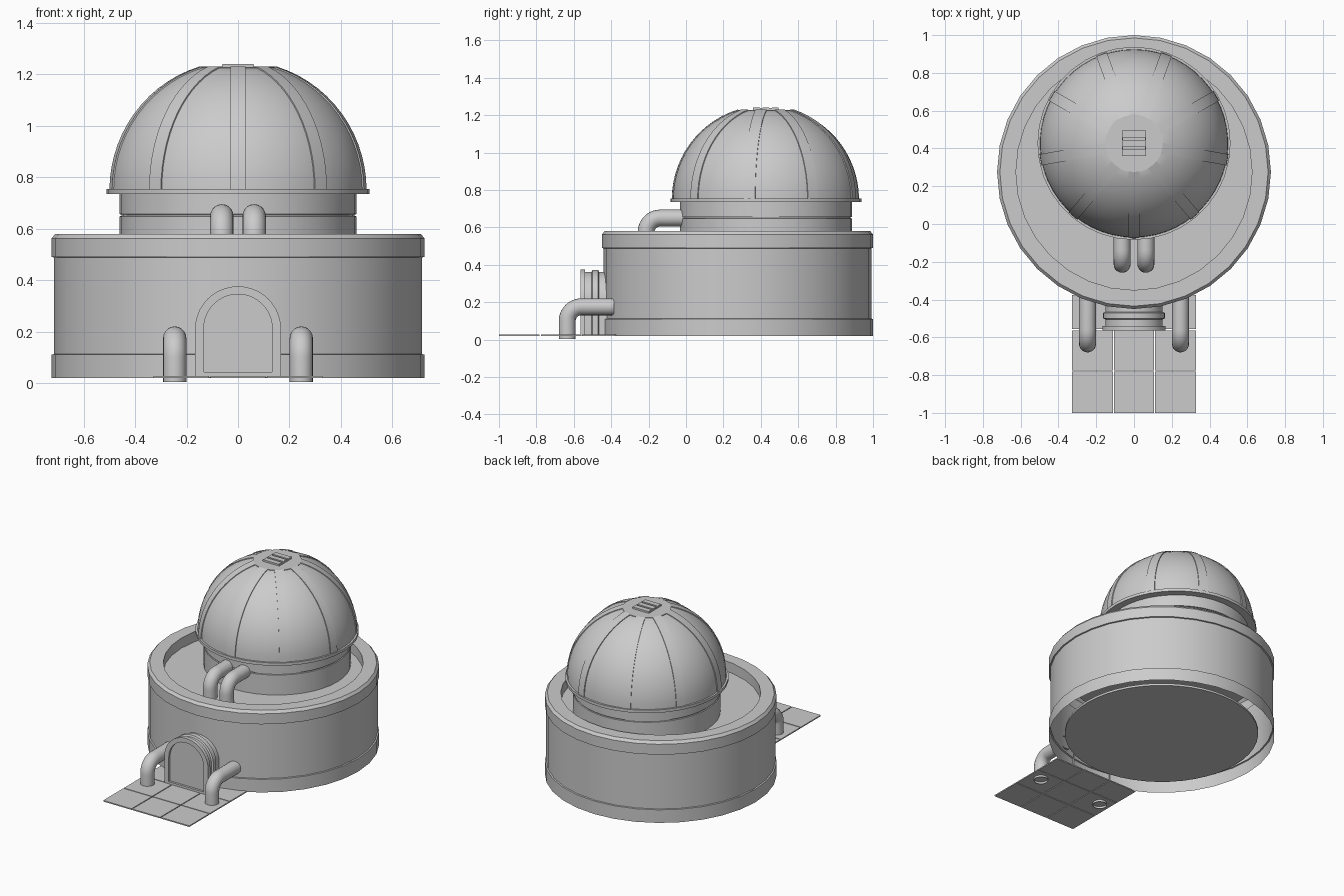
import bpy, bmesh
from math import sin, cos, pi, radians, sqrt, asin

if "Cube" in bpy.data.objects:
    bpy.data.objects.remove(bpy.data.objects["Cube"])

BASE_Y, DOME_Y = 0.275, 0.427


def make(name, verts, faces, smooth=True):
    me = bpy.data.meshes.new(name)
    me.from_pydata(verts, [], faces)
    bm = bmesh.new()
    bm.from_mesh(me)
    bmesh.ops.remove_doubles(bm, verts=bm.verts, dist=1e-5)
    bmesh.ops.recalc_face_normals(bm, faces=bm.faces)
    bm.to_mesh(me)
    bm.free()
    ob = bpy.data.objects.new(name, me)
    bpy.context.collection.objects.link(ob)
    if smooth:
        bpy.ops.object.select_all(action='DESELECT')
        ob.select_set(True)
        bpy.context.view_layer.objects.active = ob
        bpy.ops.object.shade_smooth_by_angle(angle=radians(30))
    return ob


def lathe(name, profile, cy, n):
    # revolve (radius, z) points around the vertical axis at y = cy
    verts = [(r * sin(2 * pi * i / n), cy - r * cos(2 * pi * i / n), z)
             for r, z in profile for i in range(n)]
    faces = [(k * n + i, k * n + (i + 1) % n, (k + 1) * n + (i + 1) % n, (k + 1) * n + i)
             for k in range(len(profile) - 1) for i in range(n)]
    for k in (0, len(profile) - 1):
        if profile[k][0] < 0.7:
            faces.append(tuple(range(k * n, k * n + n)))
    return make(name, verts, faces)


def box(name, x0, x1, y0, y1, z0, z1):
    v = [(x, y, z) for x in (x0, x1) for y in (y0, y1) for z in (z0, z1)]
    f = [(0, 1, 3, 2), (4, 6, 7, 5), (0, 4, 5, 1), (2, 3, 7, 6), (0, 2, 6, 4), (1, 5, 7, 3)]
    return make(name, v, f, False)


def arch(hw, top, bottom, y, n=20):
    pts = [(hw * cos(pi * i / n), y, top - hw + hw * sin(pi * i / n)) for i in range(n + 1)]
    return [(hw, y, bottom)] + pts + [(-hw, y, bottom)]


def loft(name, loops, cap_end=False):
    n = len(loops[0])
    verts = [p for loop in loops for p in loop]
    faces = [(k * n + i, k * n + (i + 1) % n, (k + 1) * n + (i + 1) % n, (k + 1) * n + i)
             for k in range(len(loops) - 1) for i in range(n)]
    if cap_end:
        faces.append(tuple(range((len(loops) - 1) * n, len(loops) * n)))
    return make(name, verts, faces)


def pipe(name, x, y_back, y_front, z_axis, z_bottom, r=0.045, bend=0.075, n=20, steps=10):
    # runs forward from the wall, then elbows down
    path = [(y_back, z_axis, 0)]
    for i in range(steps + 1):
        a = pi / 2 * i / steps
        path.append((y_front + bend - bend * sin(a), z_axis - bend + bend * cos(a), a))
    path.append((y_front, z_bottom, pi / 2))
    loops = []
    for y, z, a in path:
        loops.append([(x + r * cos(t), y - r * sin(t) * sin(a), z + r * sin(t) * cos(a))
                      for t in (2 * pi * j / n for j in range(n))])
    loft(name, loops)


# round lower building with bands and recessed roof
lathe("lower_wall", [(0.725, 0.02), (0.725, 0.11), (0.716, 0.112), (0.716, 0.488), (0.725, 0.49),
                     (0.725, 0.562), (0.71, 0.58), (0.625, 0.58), (0.625, 0.51)], BASE_Y, 32)
lathe("ground_floor", [(0.62, 0.055), (0.62, 0.04)], BASE_Y, 48)

# upper drum with a groove, and the flange under the dome
lathe("upper_drum", [(0.46, 0.505), (0.46, 0.648), (0.452, 0.649), (0.452, 0.655),
                     (0.46, 0.656), (0.46, 0.74)], DOME_Y, 40)
lathe("dome_flange", [(0.455, 0.735), (0.511, 0.735), (0.511, 0.755), (0.455, 0.755)], DOME_Y, 36)

# dome shell
R, CZ = 0.498, 0.75
top_angle = pi / 2 - asin(0.15 / R)
arc = [top_angle * i / 14 for i in range(15)]
lathe("dome", [(R * cos(a), CZ + R * sin(a)) for a in arc], DOME_Y, 54)

# nine raised dome ribs of constant width
for k in range(9):
    t = -pi / 2 + 2 * pi * k / 9
    loops = []
    for a in arc:
        loop = []
        for w, rad in ((-0.03, R - 0.015), (-0.03, R + 0.005), (0, R + 0.005),
                       (0.03, R + 0.005), (0.03, R - 0.015)):
            d = sqrt(max((rad * cos(a)) ** 2 - w * w, 0))
            loop.append((d * cos(t) - w * sin(t), DOME_Y + d * sin(t) + w * cos(t),
                         CZ + rad * sin(a)))
        loops.append(loop)
    loft(f"dome_rib_{k}", loops)

# dome cap and slatted vent
lathe("dome_cap", [(0.153, 1.215), (0.153, 1.228)], DOME_Y, 36)
for s in (-1, 1):
    box("vent_side", s * 0.06 - 0.003, s * 0.06 + 0.003, DOME_Y - 0.068, DOME_Y + 0.068, 1.22, 1.238)
for i in range(3):
    y = DOME_Y + (i - 1) * 0.05
    box("vent_slat", -0.06, 0.06, y - 0.018, y + 0.018, 1.22, 1.24)

# mirrored pipe pairs
for s, side in ((-1, "left"), (1, "right")):
    pipe(f"upper_pipe_{side}", s * 0.063, 0.0, -0.213, 0.65, 0.51)
    pipe(f"lower_pipe_{side}", s * 0.246, -0.385, -0.635, 0.175, 0.004)

# arched entrance: ribbed tunnel, frame and recessed door
tunnel = []
for hw, top, y in ((0.152, 0.362, -0.55), (0.152, 0.362, -0.505), (0.163, 0.373, -0.5),
                   (0.163, 0.373, -0.47), (0.152, 0.362, -0.465), (0.152, 0.362, -0.42)):
    tunnel.append(arch(hw, top, 0.022, y))
loft("entrance_tunnel", tunnel)
loft("entrance_frame", [arch(0.14, 0.35, 0.03, -0.54), arch(0.167, 0.376, 0.022, -0.54),
                        arch(0.167, 0.376, 0.022, -0.565), arch(0.133, 0.345, 0.042, -0.565),
                        arch(0.133, 0.345, 0.042, -0.55)], True)

# paved walkway of separate thin slabs
xs, ys, g = (-0.328, -0.109, 0.109, 0.328), (-1.0, -0.779, -0.56, -0.375), 0.003
for i in range(3):
    for j in range(3):
        box(f"walkway_slab_{i}_{j}", xs[i] + g * (i > 0), xs[i + 1] - g * (i < 2),
            ys[j] + g * (j > 0), ys[j + 1] - g * (j < 2), 0.019, 0.027)

# roof surface inside the rim
lathe("roof_floor", [(0.626, 0.50), (0.626, 0.51)], BASE_Y, 32)
